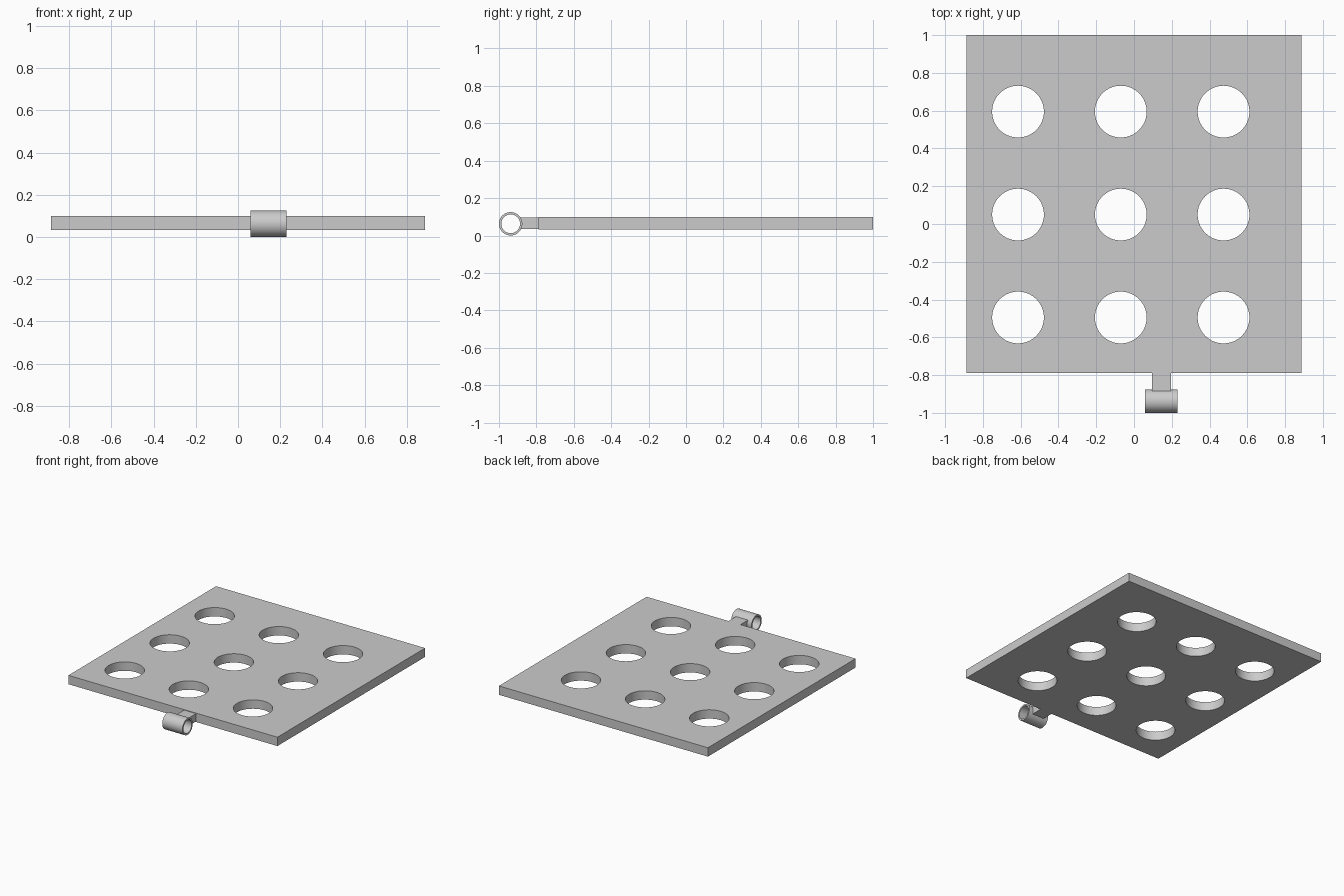
import bpy, bmesh, math
from mathutils import Matrix

if "Cube" in bpy.data.objects:
    bpy.data.objects.remove(bpy.data.objects["Cube"])

grey = bpy.data.materials.new("light grey")
grey.diffuse_color = (0.6, 0.6, 0.6, 1)
grey.use_nodes = True
grey.node_tree.nodes["Principled BSDF"].inputs["Base Color"].default_value = grey.diffuse_color


def finish(name, bm, smooth=False):
    """Turn a bmesh into a named grey object."""
    bmesh.ops.recalc_face_normals(bm, faces=bm.faces)
    mesh = bpy.data.meshes.new(name)
    bm.to_mesh(mesh)
    bm.free()
    mesh.materials.append(grey)
    ob = bpy.data.objects.new(name, mesh)
    bpy.context.collection.objects.link(ob)
    if smooth:
        shade(ob)
    return ob


def shade(ob):
    bpy.ops.object.select_all(action='DESELECT')
    ob.select_set(True)
    bpy.context.view_layer.objects.active = ob
    bpy.ops.object.shade_smooth_by_angle(angle=math.radians(30))


def box(name, lo, hi):
    bm = bmesh.new()
    size = [h - l for l, h in zip(lo, hi)]
    mid = [(h + l) / 2 for l, h in zip(lo, hi)]
    bmesh.ops.create_cube(bm, size=1, matrix=Matrix.Translation(mid) @ Matrix.Diagonal((*size, 1)))
    return finish(name, bm)


# Flat plate
plate = box("plate", (-0.886, -0.788, 0.032), (0.886, 1.0, 0.1))

# Three by three round holes cut through the plate
bm = bmesh.new()
for x in (-0.614, -0.07, 0.474):
    for y in (-0.495, 0.05, 0.595):
        bmesh.ops.create_cone(bm, cap_ends=True, segments=64, radius1=0.137, radius2=0.137,
                              depth=0.4, matrix=Matrix.Translation((x, y, 0.066)))
cutter = finish("hole_cutter", bm)
cutter.hide_render = True
cut = plate.modifiers.new("holes", 'BOOLEAN')
cut.operation = 'DIFFERENCE'
cut.solver = 'EXACT'
cut.object = cutter
bpy.context.view_layer.objects.active = plate
bpy.ops.object.modifier_apply(modifier=cut.name)
bpy.data.objects.remove(cutter)
shade(plate)

# Tab joining the plate to the ring
box("hinge_tab", (0.095, -0.885, 0.036), (0.196, -0.78, 0.096))

# Hollow tube lying along x
bm = bmesh.new()
steps = 64
profile = [(0.058, 0.0625), (0.229, 0.0625), (0.229, 0.05), (0.058, 0.05)]
rings = []
for i in range(steps):
    a = 2 * math.pi * i / steps
    rings.append([bm.verts.new((x, -0.9375 + r * math.cos(a), 0.0625 + r * math.sin(a)))
                  for x, r in profile])
for i in range(steps):
    a, b = rings[i], rings[(i + 1) % steps]
    for j in range(4):
        k = (j + 1) % 4
        bm.faces.new((a[j], a[k], b[k], b[j]))
finish("hinge_tube", bm, smooth=True)
